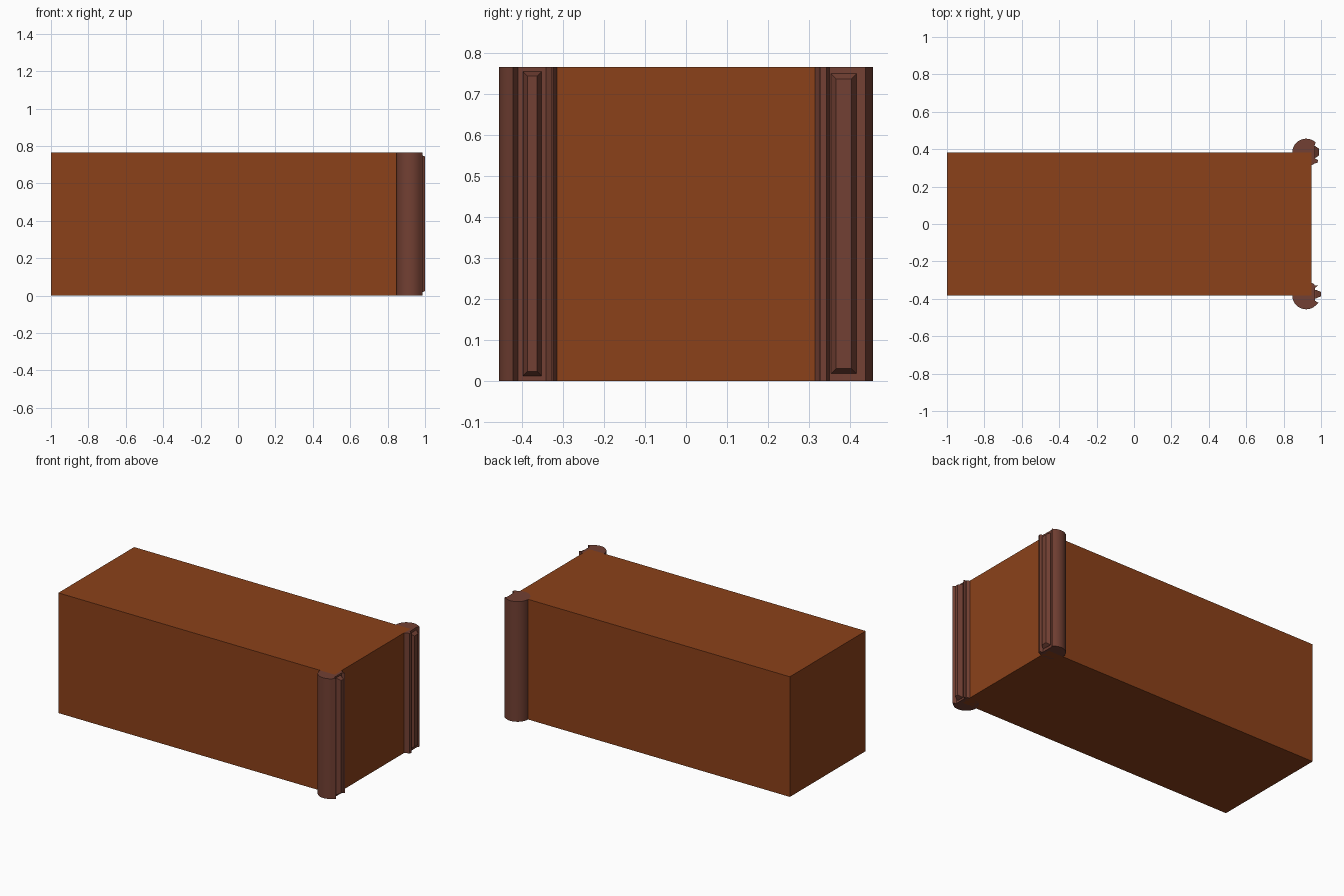
import bpy, bmesh, math

if "Cube" in bpy.data.objects:
    bpy.data.objects.remove(bpy.data.objects["Cube"])

HEIGHT = 0.766


def material(name, color):
    m = bpy.data.materials.new(name)
    m.diffuse_color = (*color, 1)
    m.use_nodes = True
    m.node_tree.nodes["Principled BSDF"].inputs["Base Color"].default_value = m.diffuse_color
    return m


def make_object(name, bm, mat):
    bmesh.ops.recalc_face_normals(bm, faces=bm.faces[:])
    mesh = bpy.data.meshes.new(name)
    bm.to_mesh(mesh)
    bm.free()
    mesh.materials.append(mat)
    ob = bpy.data.objects.new(name, mesh)
    bpy.context.collection.objects.link(ob)
    return ob


def loft(name, rings, mat):
    """Closed solid through a list of equal-length rings."""
    bm = bmesh.new()
    vs = [[bm.verts.new(p) for p in r] for r in rings]
    n = len(vs[0])
    for a, b in zip(vs, vs[1:]):
        for i in range(n):
            j = (i + 1) % n
            bm.faces.new((a[i], a[j], b[j], b[i]))
    bm.faces.new(vs[0][::-1])
    bm.faces.new(vs[-1])
    return make_object(name, bm, mat)


def post(name, cy, start, end, groove):
    """Round post: arc from start to end angle, then a grooved inner profile."""
    r, cx, n = 0.074, 0.92, 40
    pts = []
    for i in range(n + 1):
        a = math.radians(start + (end - start) * i / n)
        pts.append((cx + r * math.cos(a), cy + r * math.sin(a)))
    pts += groove
    ob = loft(name, [[(x, y, z) for x, y in pts] for z in (0, HEIGHT)], post_mat)
    bpy.ops.object.select_all(action='DESELECT')
    ob.select_set(True)
    bpy.context.view_layer.objects.active = ob
    bpy.ops.object.shade_smooth_by_angle(angle=math.radians(25))


def panel(name, x0, x1, y0, y1, z0, z1, inset):
    """Raised panel with sloping edges."""
    def ring(x, d):
        return [(x, y0 + d, z0 + d), (x, y1 - d, z0 + d),
                (x, y1 - d, z1 - d), (x, y0 + d, z1 - d)]
    loft(name, [ring(x0, 0), ring(x0 + 0.008, 0), ring(x1, inset)], post_mat)


body_mat = material("body_brown", (0.26, 0.053, 0.010))
post_mat = material("post_brown", (0.17, 0.051, 0.033))

# Main box
loft("body", [[(-1, -0.382, z), (0.95, -0.382, z), (0.95, 0.382, z), (-1, 0.382, z)]
              for z in (0, HEIGHT)], body_mat)

# Front corner post with a fluted face and raised panel
post("front_post", -0.382, 52, 318,
     [(0.987, -0.422), (0.968, -0.410), (0.968, -0.341), (0.986, -0.328), (0.966, -0.328)])
panel("front_post_panel", 0.964, 0.999, -0.398, -0.352, 0.013, 0.755, 0.011)

# Back corner post, cut a little deeper
post("back_post", 0.382, 55, 308,
     [(0.980, 0.327), (0.985, 0.342), (0.967, 0.350), (0.965, 0.420), (0.972, 0.438)])
panel("back_post_panel", 0.961, 0.989, 0.353, 0.416, 0.018, 0.750, 0.013)
